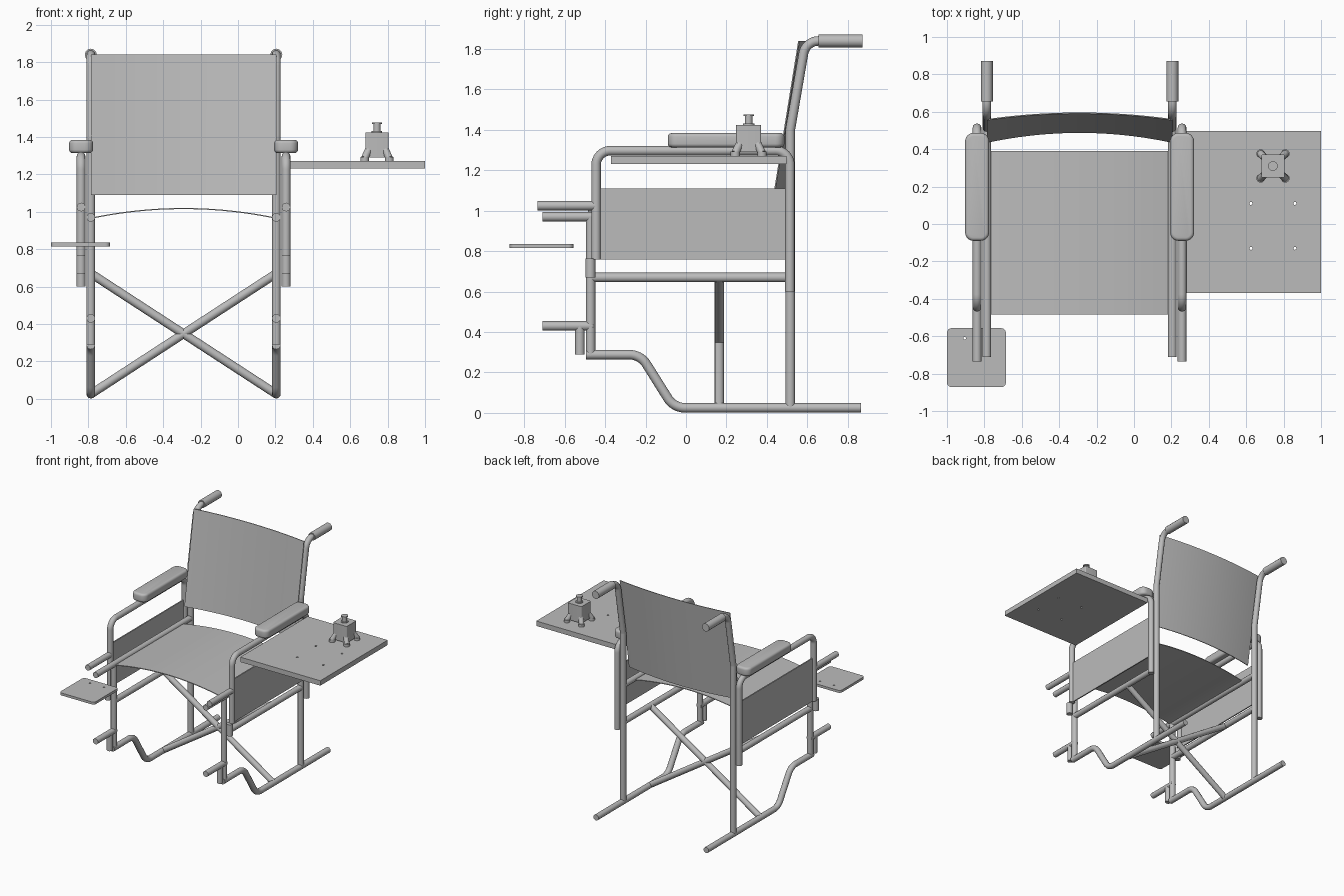
import bpy, bmesh, math
from mathutils import Vector

if "Cube" in bpy.data.objects:
    bpy.data.objects.remove(bpy.data.objects["Cube"])

grey = bpy.data.materials.new("grey")
grey.diffuse_color = (0.5, 0.5, 0.5, 1)
grey.use_nodes = True
grey.node_tree.nodes["Principled BSDF"].inputs["Base Color"].default_value = grey.diffuse_color

MID = -0.291               # centre plane of the chair
FRAME, ARM = 0.496, 0.548  # half spacing of main frame and arm frames
R = 0.0235


def select(ob):
    bpy.ops.object.select_all(action='DESELECT')
    ob.select_set(True)
    bpy.context.view_layer.objects.active = ob


def finish(ob, angle=35):
    ob.data.materials.clear()
    ob.data.materials.append(grey)
    select(ob)
    bpy.ops.object.shade_smooth_by_angle(angle=math.radians(angle))
    return ob


def from_bmesh(name, bm):
    me = bpy.data.meshes.new(name)
    bm.to_mesh(me)
    bm.free()
    ob = bpy.data.objects.new(name, me)
    bpy.context.collection.objects.link(ob)
    return ob


def fillet(pts, rad):
    """Round the inner corners of a polyline."""
    pts = [Vector(p) for p in pts]
    out = [pts[0]]
    for a, b, c in zip(pts, pts[1:], pts[2:]):
        u, v = (a - b).normalized(), (c - b).normalized()
        half = u.angle(v) / 2
        d = min(rad / math.tan(half), 0.48 * min((a - b).length, (c - b).length))
        r = d * math.tan(half)
        centre = b + (u + v).normalized() * (r / math.sin(half))
        s, e = b + u * d - centre, b + v * d - centre
        for i in range(9):
            out.append(centre + s.lerp(e, i / 8).normalized() * r)
    return out + [pts[-1]]


def tube(name, pts, r=R, bend=0.08):
    cu = bpy.data.curves.new(name, 'CURVE')
    cu.dimensions = '3D'
    cu.bevel_depth, cu.bevel_resolution, cu.use_fill_caps = r, 4, True
    path = fillet(pts, bend)
    sp = cu.splines.new('POLY')
    sp.points.add(len(path) - 1)
    for p, co in zip(sp.points, path):
        p.co = (*co, 1)
    ob = bpy.data.objects.new(name, cu)
    bpy.context.collection.objects.link(ob)
    select(ob)
    bpy.ops.object.convert(target='MESH')
    return finish(bpy.context.object)


def box(name, lo, hi, corner=0, rim=0):
    """Box with rounded upright corners and rounded rims."""
    bm = bmesh.new()
    bmesh.ops.create_cube(bm, size=1)
    lo, hi = Vector(lo), Vector(hi)
    for v in bm.verts:
        v.co = (lo + hi) / 2 + v.co * (hi - lo)
    upright = lambda e: abs(e.verts[0].co.z - e.verts[1].co.z) > 1e-4
    if corner:
        bmesh.ops.bevel(bm, geom=[e for e in bm.edges if upright(e)], offset=corner,
                        segments=6, profile=0.5, affect='EDGES')
    if rim:
        bmesh.ops.bevel(bm, geom=[e for e in bm.edges if not upright(e)], offset=rim,
                        segments=4, profile=0.5, affect='EDGES')
    return finish(from_bmesh(name, bm))


def cyl(name, x, y, z0, z1, r, r2=None):
    bpy.ops.mesh.primitive_cone_add(vertices=20, radius1=r, radius2=r if r2 is None else r2,
                                    depth=z1 - z0, location=(x, y, (z0 + z1) / 2))
    ob = bpy.context.object
    ob.name = name
    return finish(ob)


def sheet(name, func, out, n=24):
    """Bowed cloth: func(s, t) gives a point, out is the thickness step."""
    bm = bmesh.new()
    h = Vector(out) / 2
    ring = [[bm.verts.new(Vector(func(i / n, t)) + h * k) for t, k in
             ((0, -1), (1, -1), (1, 1), (0, 1))] for i in range(n + 1)]
    for a, b in zip(ring, ring[1:]):
        for j in range(4):
            bm.faces.new((a[j], a[(j + 1) % 4], b[(j + 1) % 4], b[j]))
    bm.faces.new(ring[0])
    bm.faces.new(ring[-1])
    bmesh.ops.recalc_face_normals(bm, faces=bm.faces[:])
    return finish(from_bmesh(name, bm))


def drill(ob, spots, r, z):
    """Cut small round holes through a plate."""
    for x, y in spots:
        c = cyl("hole_cutter", x, y, z - 0.1, z + 0.1, r)
        m = ob.modifiers.new("hole", 'BOOLEAN')
        m.operation, m.object, m.solver = 'DIFFERENCE', c, 'EXACT'
        select(ob)
        bpy.ops.object.modifier_apply(modifier=m.name)
        bpy.data.objects.remove(c)
    finish(ob)


for side, s in (("left", -1), ("right", 1)):
    x, a = MID + s * FRAME, MID + s * ARM
    # main frame
    tube(side + "_floor_tube", [(x, 0.865, 0.025), (x, -0.06, 0.025),
                                (x, -0.225, 0.288), (x, -0.495, 0.288)], bend=0.1)
    tube(side + "_front_post", [(x, -0.472, 0.285), (x, -0.472, 0.97)])
    tube(side + "_back_post", [(x, 0.516, 0.025), (x, 0.516, 1.40), (x, 0.592, 1.84),
                               (x, 0.86, 1.84)], bend=0.075)
    tube(side + "_hand_grip", [(x, 0.655, 1.84), (x, 0.872, 1.84)], r=0.032)
    tube(side + "_seat_rail", [(x, -0.71, 0.97), (x, 0.516, 0.97)])
    tube(side + "_lower_rail", [(x, -0.472, 0.67), (x, 0.516, 0.67)])
    tube(side + "_foot_tube", [(x, -0.71, 0.43), (x, -0.46, 0.43)])
    tube(side + "_foot_socket", [(x, -0.525, 0.29), (x, -0.525, 0.43)])
    # arm frame
    tube(side + "_arm_frame", [(a, -0.445, 0.76), (a, -0.445, 1.297),
                               (a, 0.514, 1.297), (a, 0.514, 0.60)], r=0.0235, bend=0.07)
    tube(side + "_arm_socket", [(a, -0.473, 0.67), (a, -0.473, 0.765)], r=0.0245)
    tube(side + "_arm_front_tube", [(a, -0.735, 1.025), (a, -0.445, 1.025)])
    box(side + "_side_panel", (a - 0.005, -0.43, 0.76), (a + 0.005, 0.495, 1.11))
    box(side + "_armrest", (a - 0.064, -0.09, 1.314), (a + 0.064, 0.487, 1.384), 0.045, 0.018)
    # crossing brace
    tube(side + "_cross_brace", [(x, 0.165, 0.025), (MID - s * FRAME, 0.165, 0.67)])

# cloth seat and back
bow = lambda s: 1 - (2 * s - 1) ** 2
sheet("seat", lambda s, t: (MID + (2 * s - 1) * FRAME, -0.485 + 0.875 * t,
                            0.965 + 0.052 * bow(s)), (0, 0, 0.006))
sheet("backrest", lambda s, t: (MID + (2 * s - 1) * FRAME,
                                0.437 + 0.121 * t + (0.053 - 0.018 * t) * bow(s),
                                1.09 + 0.75 * t), (0, 0.006, 0))

# side tray
tray = box("tray", (0.28, -0.37, 1.232), (1.0, 0.497, 1.272))
drill(tray, [(px, py) for px in (0.625, 0.86) for py in (0.11, -0.13)], 0.008, 1.25)

# joystick
jx, jy = 0.743, 0.31
box("joystick_body", (jx - 0.062, jy - 0.062, 1.29), (jx + 0.062, jy + 0.062, 1.425), 0.008)
for sx in (-1, 1):
    for sy in (-1, 1):
        fx, fy = jx + sx * 0.066, jy + sy * 0.066
        cyl("joystick_foot", fx, fy, 1.27, 1.292, 0.023)
        tube("joystick_leg", [(fx, fy, 1.285), (jx + sx * 0.045, jy + sy * 0.045, 1.33)], r=0.02)
cyl("joystick_collar", jx, jy, 1.425, 1.432, 0.028)
cyl("joystick_stick", jx, jy, 1.43, 1.47, 0.019)
cyl("joystick_cap", jx, jy, 1.468, 1.476, 0.026)

# foot plate
plate = box("foot_plate", (-1.0, -0.872, 0.815), (-0.685, -0.557, 0.835), 0.025)
drill(plate, [(-0.905, -0.61), (-0.78, -0.61)], 0.007, 0.825)
